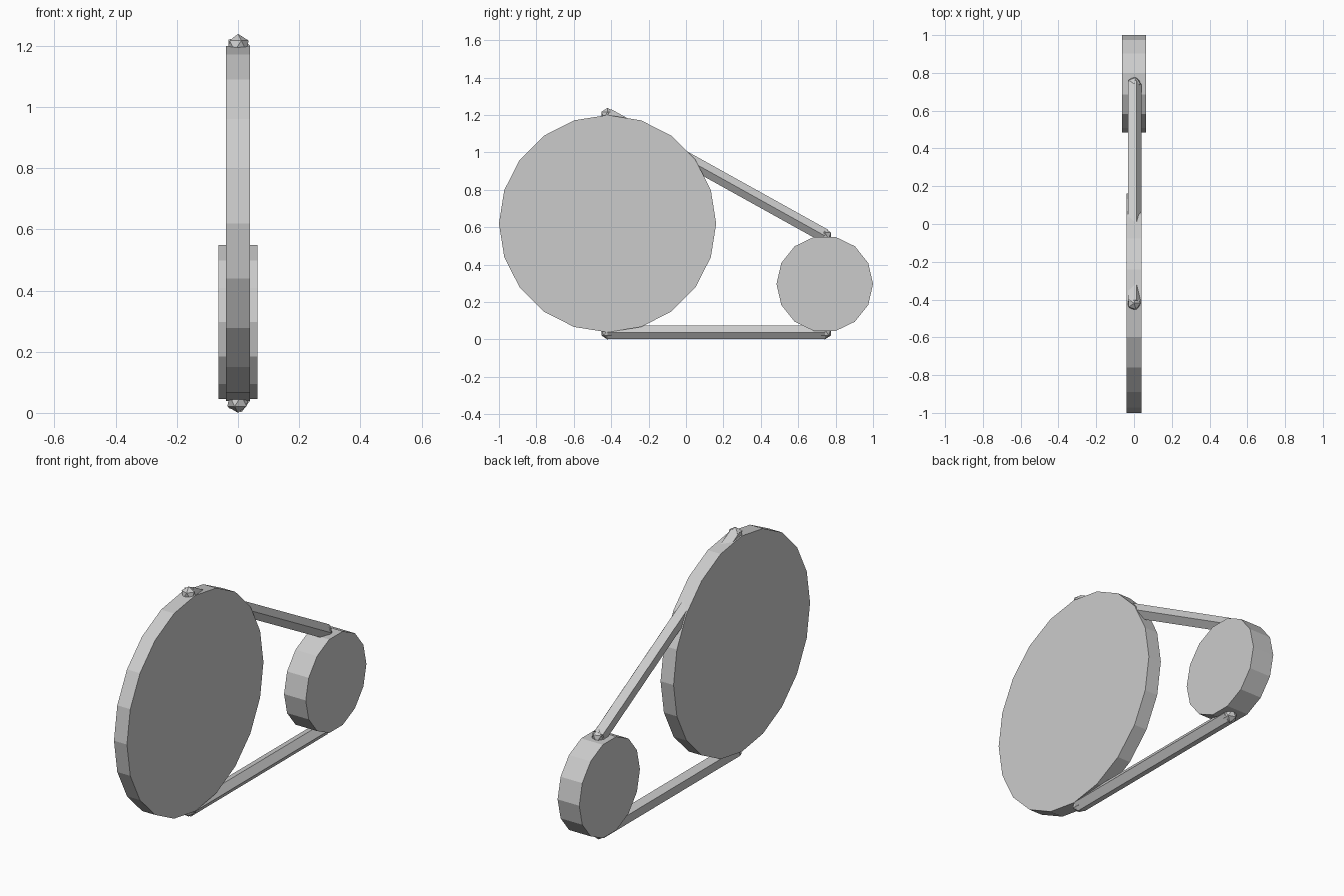
import bpy, bmesh, math
from mathutils import Vector, Matrix

if "Cube" in bpy.data.objects:
    bpy.data.objects.remove(bpy.data.objects["Cube"])

S = 2 / (31 / 6)                 # unit scale so the total length is 2
R_BIG, R_SMALL, R_BELT = 1.5 * S, S * 2 / 3, 0.1 * S
BIG = Vector((0, -1 + R_BIG, R_BELT + R_BIG))
SMALL = Vector((0, 1 - R_SMALL, R_BELT + R_SMALL))

grey = bpy.data.materials.new("plain_grey")
grey.diffuse_color = (0.6, 0.6, 0.6, 1)
grey.use_nodes = True
grey.node_tree.nodes["Principled BSDF"].inputs["Base Color"].default_value = grey.diffuse_color


def finish(name, bm):
    bmesh.ops.recalc_face_normals(bm, faces=bm.faces)
    me = bpy.data.meshes.new(name)
    bm.to_mesh(me)
    bm.free()
    me.materials.append(grey)
    ob = bpy.data.objects.new(name, me)
    bpy.context.collection.objects.link(ob)


def prism(bm, start, end, u, v, radius, sides):
    """Capped regular prism from start to end, first corner along u."""
    rings = []
    for c in (start, end):
        rings.append([bm.verts.new(c + radius * (math.cos(a) * u + math.sin(a) * v))
                      for a in (i * math.tau / sides for i in range(sides))])
    a, b = rings
    bm.faces.new(a)
    bm.faces.new(b)
    for i in range(sides):
        j = (i + 1) % sides
        bm.faces.new((a[i], a[j], b[j], b[i]))


def pulley(name, centre, radius, half_width, sides):
    bm = bmesh.new()
    off = Vector((half_width, 0, 0))
    prism(bm, centre - off, centre + off, Vector((0, 1, 0)), Vector((0, 0, 1)), radius, sides)
    finish(name, bm)


def belt(name, start, end):
    """Five-sided bar with a faceted ball at each end."""
    bm = bmesh.new()
    side = Vector((1, 0, 0))
    prism(bm, start, end, side, (end - start).normalized().cross(side), R_BELT, 5)
    for p in (start, end):
        bmesh.ops.create_icosphere(bm, subdivisions=1, radius=R_BELT,
                                   matrix=Matrix.Translation(p))
    finish(name, bm)


# Two wheels
pulley("large_wheel", BIG, R_BIG, 0.1 * S, 20)
pulley("small_wheel", SMALL, R_SMALL, S / 6, 14)

# Belt runs between the wheel tops and the wheel bottoms
for label, sign in (("upper_belt", 1), ("lower_belt", -1)):
    up = Vector((0, 0, sign))
    belt(label, BIG + up * R_BIG, SMALL + up * R_SMALL)
